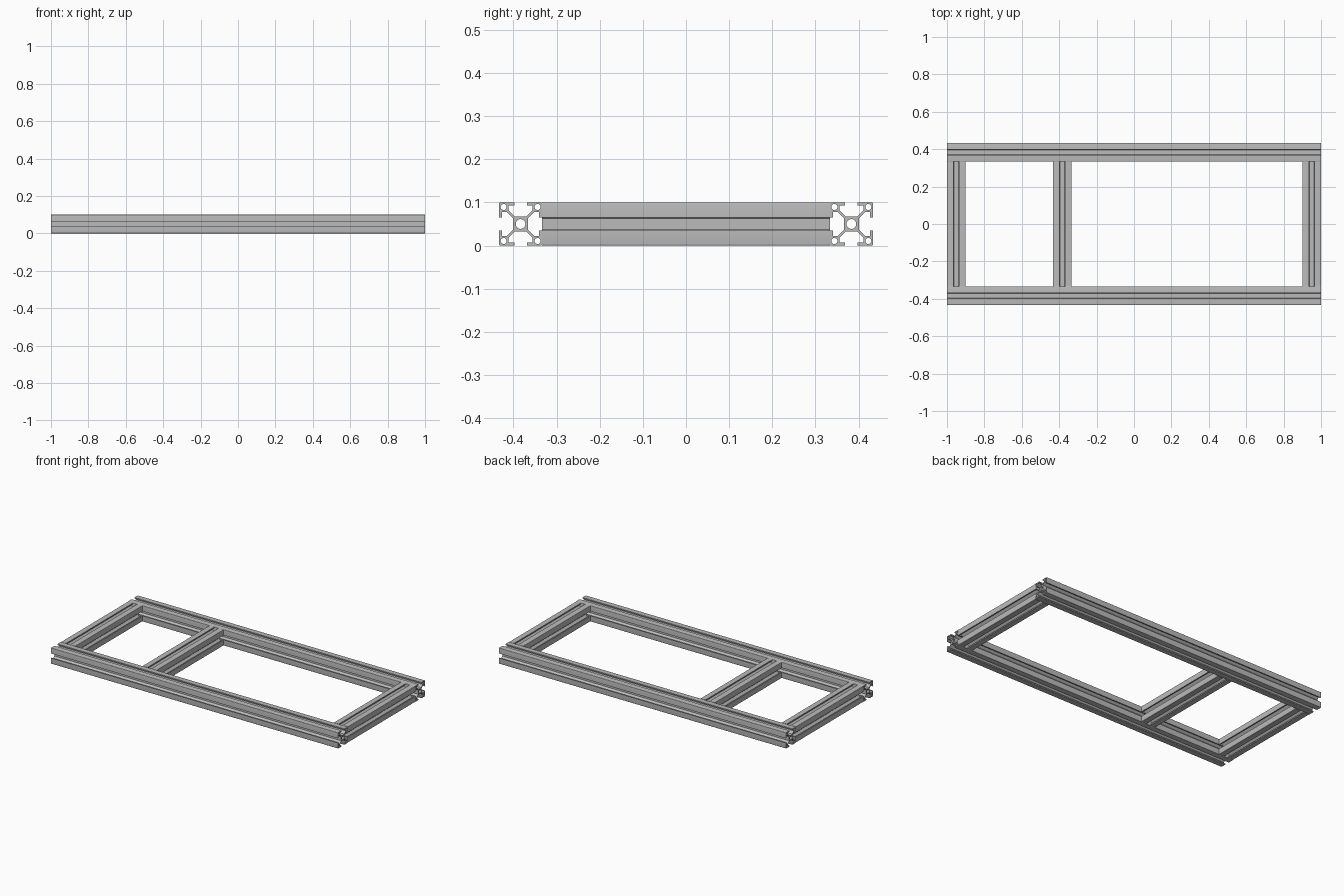
import bpy, bmesh, math

if "Cube" in bpy.data.objects:
    bpy.data.objects.remove(bpy.data.objects["Cube"])

MM = 1 / 300          # the frame is a 600 x 260 section with 30-wide bars

metal = bpy.data.materials.new("aluminium grey")
metal.diffuse_color = (0.5, 0.5, 0.5, 1)
metal.use_nodes = True
metal.node_tree.nodes["Principled BSDF"].inputs["Base Color"].default_value = metal.diffuse_color


def circle(cx, cy, r, n=24):
    return [(cx + r * math.cos(2 * math.pi * i / n),
             cy + r * math.sin(2 * math.pi * i / n)) for i in range(n)]


def slotted_profile():
    # Half of one corner: slot floor, diagonal web, slot cavity, lip
    half = [(3.9, 5.2), (8.25, 9.55), (8.25, 12.9), (4.4, 12.9), (4.4, 15)]
    arc = [(14 + math.cos(math.radians(a)), 14 + math.sin(math.radians(a)))
           for a in (90, 67.5, 45, 22.5, 0)]
    quarter = half + arc + [(y, x) for x, y in reversed(half)]
    outline = []
    for _ in range(4):
        outline += quarter
        quarter = [(y, -x) for x, y in quarter]
    # Centre bore and four corner bores
    holes = [circle(0, 0, 3.4)]
    holes += [circle(sx * 11.8, sy * 11.8, 2.1, 16) for sx in (-1, 1) for sy in (-1, 1)]
    return [outline] + holes


def bar(name, length, location, rotation):
    curve = bpy.data.curves.new(name + "_profile", 'CURVE')
    curve.dimensions = '2D'
    curve.fill_mode = 'BOTH'
    curve.extrude = length / 2
    for loop in slotted_profile():
        spline = curve.splines.new('POLY')
        spline.points.add(len(loop) - 1)
        for p, (x, y) in zip(spline.points, loop):
            p.co = (x * MM, y * MM, 0, 1)
        spline.use_cyclic_u = True
    # Turn the extruded profile into a clean mesh
    temp = bpy.data.objects.new(name + "_temp", curve)
    mesh = bpy.data.meshes.new_from_object(temp)
    bpy.data.objects.remove(temp)
    bpy.data.curves.remove(curve)
    bm = bmesh.new()
    bm.from_mesh(mesh)
    bmesh.ops.remove_doubles(bm, verts=bm.verts, dist=1e-5)
    bmesh.ops.recalc_face_normals(bm, faces=bm.faces)
    for f in bm.faces:
        f.smooth = True
        f.material_index = 0
    bm.to_mesh(mesh)
    bm.free()
    mesh.set_sharp_from_angle(angle=math.radians(30))
    mesh.materials.clear()
    mesh.materials.append(metal)
    obj = bpy.data.objects.new(name, mesh)
    obj.location = location
    obj.rotation_euler = rotation
    bpy.context.collection.objects.link(obj)


# Long rails along x
for name, side in (("front_rail", -1), ("back_rail", 1)):
    bar(name, 600 * MM, (0, side * 115 * MM, 15 * MM), (0, math.pi / 2, 0))

# Cross members between the rails
for name, x in (("left_crossbar", -285), ("middle_crossbar", -115), ("right_crossbar", 285)):
    bar(name, 200 * MM, (x * MM, 0, 15 * MM), (math.pi / 2, 0, 0))
